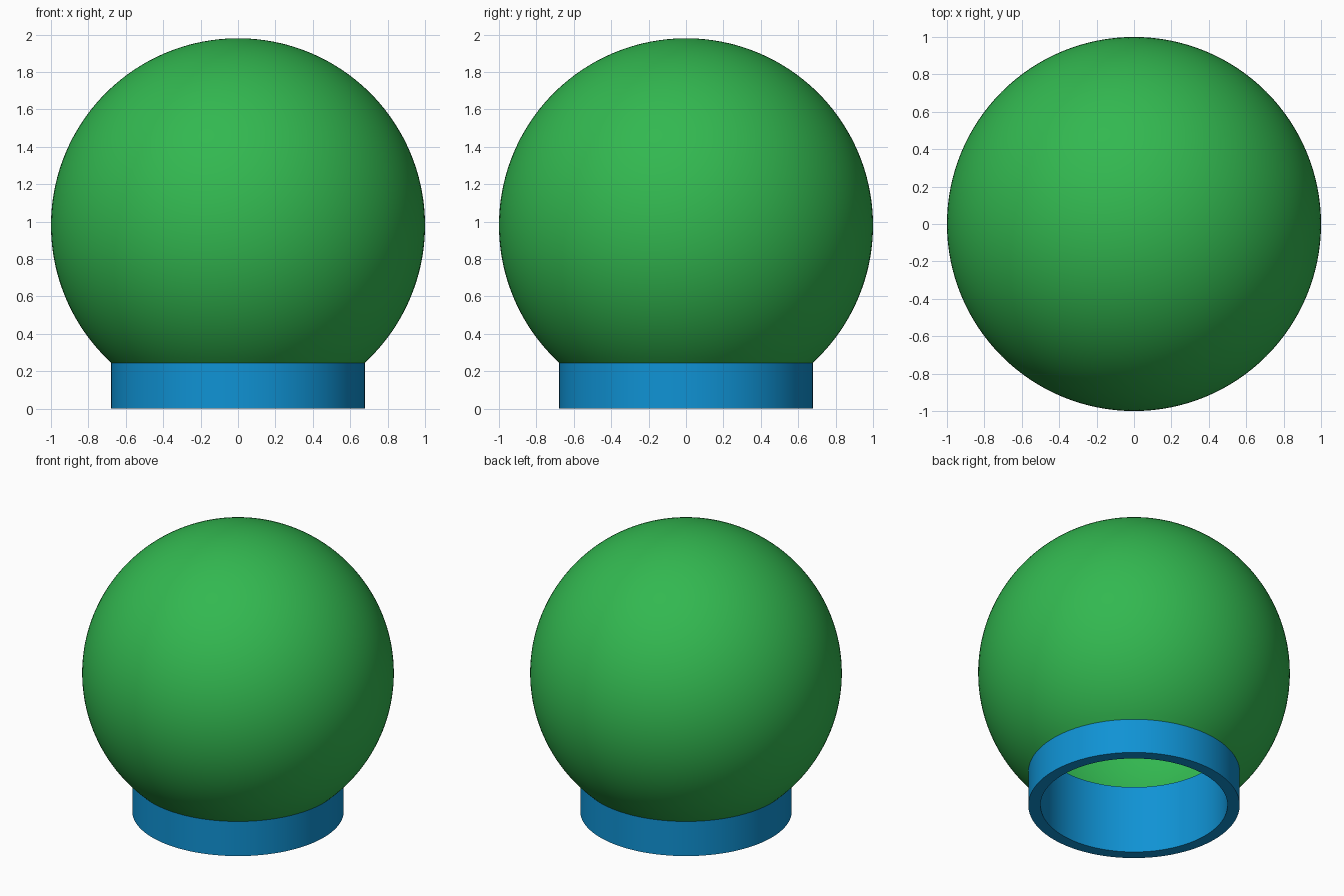
import bpy
import bmesh
from math import sin, cos, asin, pi, tau, radians

cube = bpy.data.objects.get("Cube")
if cube:
    bpy.data.objects.remove(cube, do_unlink=True)

CENTRE_Z = 0.98
SEGMENTS = 128


def make_material(name, rgb):
    mat = bpy.data.materials.new(name)
    mat.use_nodes = True
    mat.diffuse_color = (*rgb, 1)
    mat.node_tree.nodes["Principled BSDF"].inputs["Base Color"].default_value = (*rgb, 1)
    return mat


def lathe(name, profile, mat):
    """Revolve a closed or pole-ended (radius, z) profile around the z axis."""
    bm = bmesh.new()
    verts = [bm.verts.new((r, 0, z)) for r, z in profile]
    edges = [bm.edges.new(pair) for pair in zip(verts, verts[1:] + verts[:1])]
    bmesh.ops.spin(bm, geom=verts + edges, cent=(0, 0, 0), axis=(0, 0, 1),
                   angle=tau, steps=SEGMENTS, use_merge=True)
    bmesh.ops.remove_doubles(bm, verts=bm.verts, dist=0.0001)
    loose = [e for e in bm.edges if not e.link_faces]
    bmesh.ops.delete(bm, geom=loose, context="EDGES")
    bmesh.ops.recalc_face_normals(bm, faces=bm.faces)
    mesh = bpy.data.meshes.new(name)
    bm.to_mesh(mesh)
    bm.free()
    mesh.materials.append(mat)
    obj = bpy.data.objects.new(name, mesh)
    bpy.context.collection.objects.link(obj)
    bpy.ops.object.select_all(action="DESELECT")
    obj.select_set(True)
    bpy.context.view_layer.objects.active = obj
    bpy.ops.object.shade_smooth_by_angle(angle=radians(30))
    return obj


def arc(radius, bottom_z, steps=64):
    """Points from the cut at the bottom up to just beside the pole."""
    start = asin((bottom_z - CENTRE_Z) / radius)
    angles = [start + (pi / 2 - start) * i / steps for i in range(steps)]
    return [(radius * cos(a), CENTRE_Z + radius * sin(a)) for a in angles]


green = make_material("leaf green", (0.032, 0.479, 0.08))
blue = make_material("sky blue", (0.005, 0.29, 0.66))

# Hollow globe, open where it sits on the collar
outer = arc(1.0, 0.245) + [(0, CENTRE_Z + 1.0)]
inner = arc(0.95, 0.28) + [(0, CENTRE_Z + 0.95)]
lathe("globe", outer + inner[::-1], green)

# Open collar that reaches up inside the globe
lathe("collar", [(0.6, 0), (0.678, 0), (0.678, 0.48), (0.6, 0.48)], blue)
